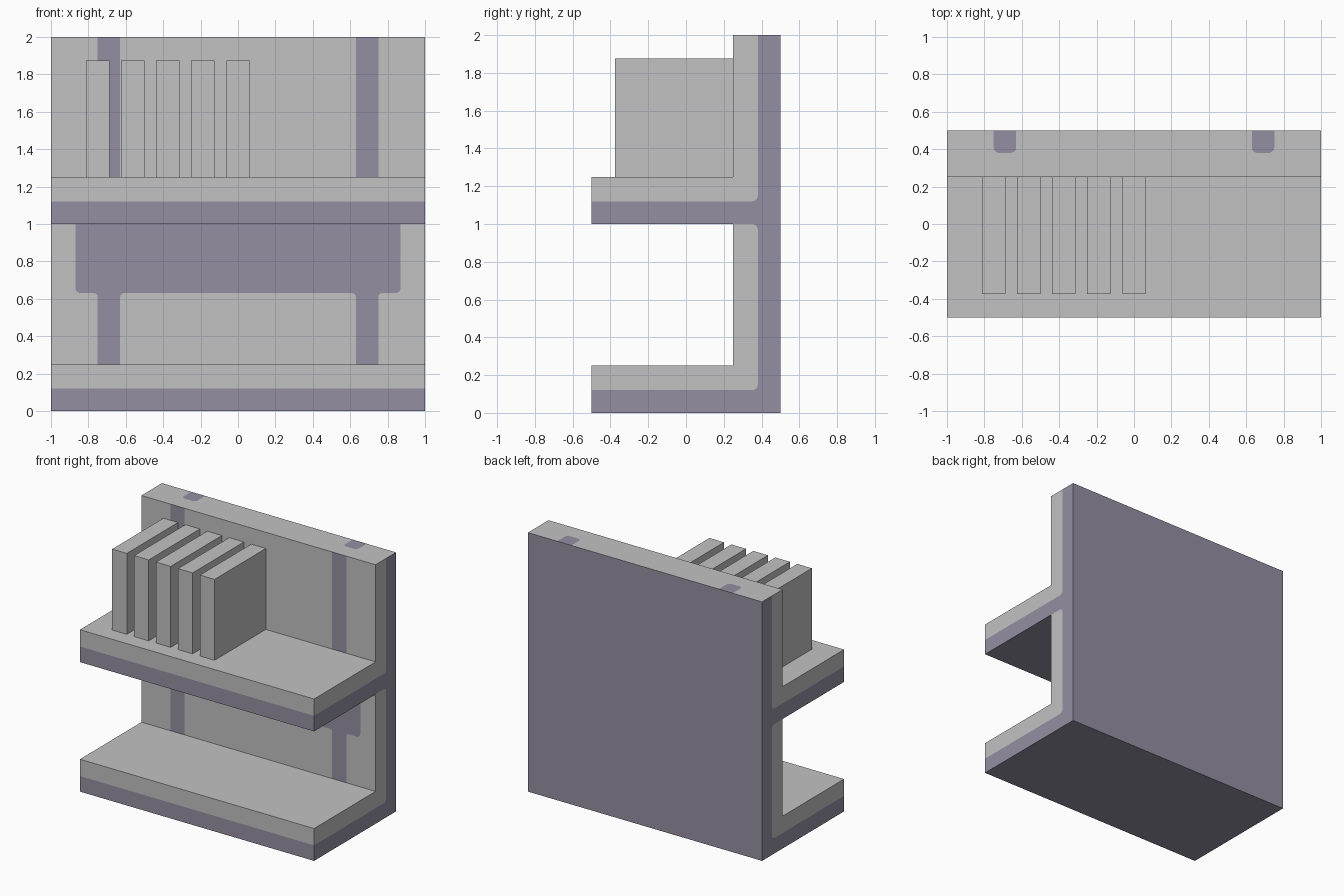
import bpy, bmesh, math
from mathutils import Vector

if "Cube" in bpy.data.objects:
    bpy.data.objects.remove(bpy.data.objects["Cube"])

# Two flat colours
def material(name, rgb):
    m = bpy.data.materials.new(name)
    m.diffuse_color = (*rgb, 1)
    m.use_nodes = True
    m.node_tree.nodes["Principled BSDF"].inputs["Base Color"].default_value = m.diffuse_color
    return m

GREY, PURPLE = 0, 1
mats = [material("light_grey", (0.54, 0.54, 0.545)),
        material("purple_grey", (0.30, 0.275, 0.36))]


def make_object(name, bm):
    mesh = bpy.data.meshes.new(name)
    bm.to_mesh(mesh)
    bm.free()
    ob = bpy.data.objects.new(name, mesh)
    for m in mats:
        mesh.materials.append(m)
    bpy.context.collection.objects.link(ob)
    return ob


# Shelf body: side profile made of rectangles (y0, y1, z0, z1), extruded along x
bm = bmesh.new()
for y0, y1, z0, z1 in [(.25, .5, 0, .25), (.25, .5, .25, 1), (.25, .5, 1, 1.25),
                       (.25, .5, 1.25, 2), (-.5, .25, 0, .25), (-.5, .25, 1, 1.25)]:
    bm.faces.new([bm.verts.new((-1, y, z))
                  for y, z in [(y0, z0), (y1, z0), (y1, z1), (y0, z1)]])
bmesh.ops.remove_doubles(bm, verts=bm.verts, dist=1e-5)
ext = bmesh.ops.extrude_face_region(bm, geom=bm.faces[:])
bmesh.ops.translate(bm, vec=(2, 0, 0),
                    verts=[g for g in ext["geom"] if isinstance(g, bmesh.types.BMVert)])
bmesh.ops.recalc_face_normals(bm, faces=bm.faces)

# Cut lines for the two-tone areas
cuts = [(1, .38), (2, .12), (2, .63), (2, 1.12)]
cuts += [(0, s * x) for x in (.63, .75, .87) for s in (-1, 1)]
for axis, value in cuts:
    co, no = Vector(), Vector()
    co[axis], no[axis] = value, 1
    bmesh.ops.bisect_plane(bm, geom=bm.verts[:] + bm.edges[:] + bm.faces[:],
                           plane_co=co, plane_no=no, dist=1e-5)
bm.normal_update()


def is_purple(c, n):
    strip = .63 < abs(c.x) < .75
    if n.y > .5 or n.z < -.5:                    # back and undersides
        return True
    if n.z > .5:                                 # patches on the top edge
        return c.z > 1.9 and c.y > .38 and strip
    if c.z < .12 or 1 < c.z < 1.12:              # lower half of each shelf
        return True
    if abs(n.x) > .5:                            # rear half of the wall's sides
        return c.y > .38
    if c.y > .2:                                 # wall front: strips and wide block
        return strip or (.63 < c.z < 1 and abs(c.x) < .87)
    return False


for f in bm.faces:
    f.material_index = PURPLE if is_purple(f.calc_center_median(), f.normal) else GREY


def round_corner(corner, direction, r, colour):
    """Split a rounded corner off the cell lying in the given direction."""
    corner, direction = Vector(corner), Vector(direction)
    axes = [i for i in range(3) if direction[i]]
    flat = 3 - sum(axes)
    vert = min(bm.verts, key=lambda v: (v.co - corner).length)
    for f in vert.link_faces:
        d = f.calc_center_median() - corner
        if abs(f.normal[flat]) > .9 and all(d[i] * direction[i] > 0 for i in axes):
            face = f
            break
    else:
        return
    ends = []
    for e in [e for e in face.edges if vert in e.verts]:
        ends.append(bmesh.utils.edge_split(e, vert, r / e.calc_length())[1])
    a, b = [v.co - vert.co for v in ends]
    arc = [vert.co + a * (1 - math.sin(t)) + b * (1 - math.cos(t))
           for t in [math.pi / 2 * k / 5 for k in range(1, 5)]]
    material_before = face.material_index
    new, _ = bmesh.utils.face_split(face, ends[0], ends[1], coords=arc)
    for f in (face, new):
        f.material_index = colour if vert in f.verts else material_before


for s in (-1, 1):
    # Side band corners
    round_corner((s, .38, .12), (0, -1, 1), .03, PURPLE)
    round_corner((s, .38, 1.12), (0, -1, 1), .03, PURPLE)
    round_corner((s, .38, 1), (0, -1, -1), .03, PURPLE)
    # Wall block corners and strip junctions
    round_corner((s * .63, .25, .63), (-s, 0, -1), .02, PURPLE)
    round_corner((s * .75, .25, .63), (s, 0, -1), .02, PURPLE)
    round_corner((s * .87, .25, .63), (-s, 0, 1), .03, GREY)
    # Top patch corners
    round_corner((s * .63, .38, 2), (s, 1, 0), .03, GREY)
    round_corner((s * .75, .38, 2), (-s, 1, 0), .03, GREY)

# Merge cells of the same colour
bmesh.ops.dissolve_limit(bm, angle_limit=.01, verts=bm.verts[:], edges=bm.edges[:],
                         delimit={'MATERIAL'})
make_object("shelf_body", bm)

# Row of five books
for i in range(5):
    bm = bmesh.new()
    bmesh.ops.create_cube(bm, size=1)
    bmesh.ops.scale(bm, vec=(.125, .625, .625), verts=bm.verts)
    bmesh.ops.translate(bm, vec=(-.75 + .1875 * i, -.0625, 1.5625), verts=bm.verts)
    make_object(f"book_{i + 1}", bm)
